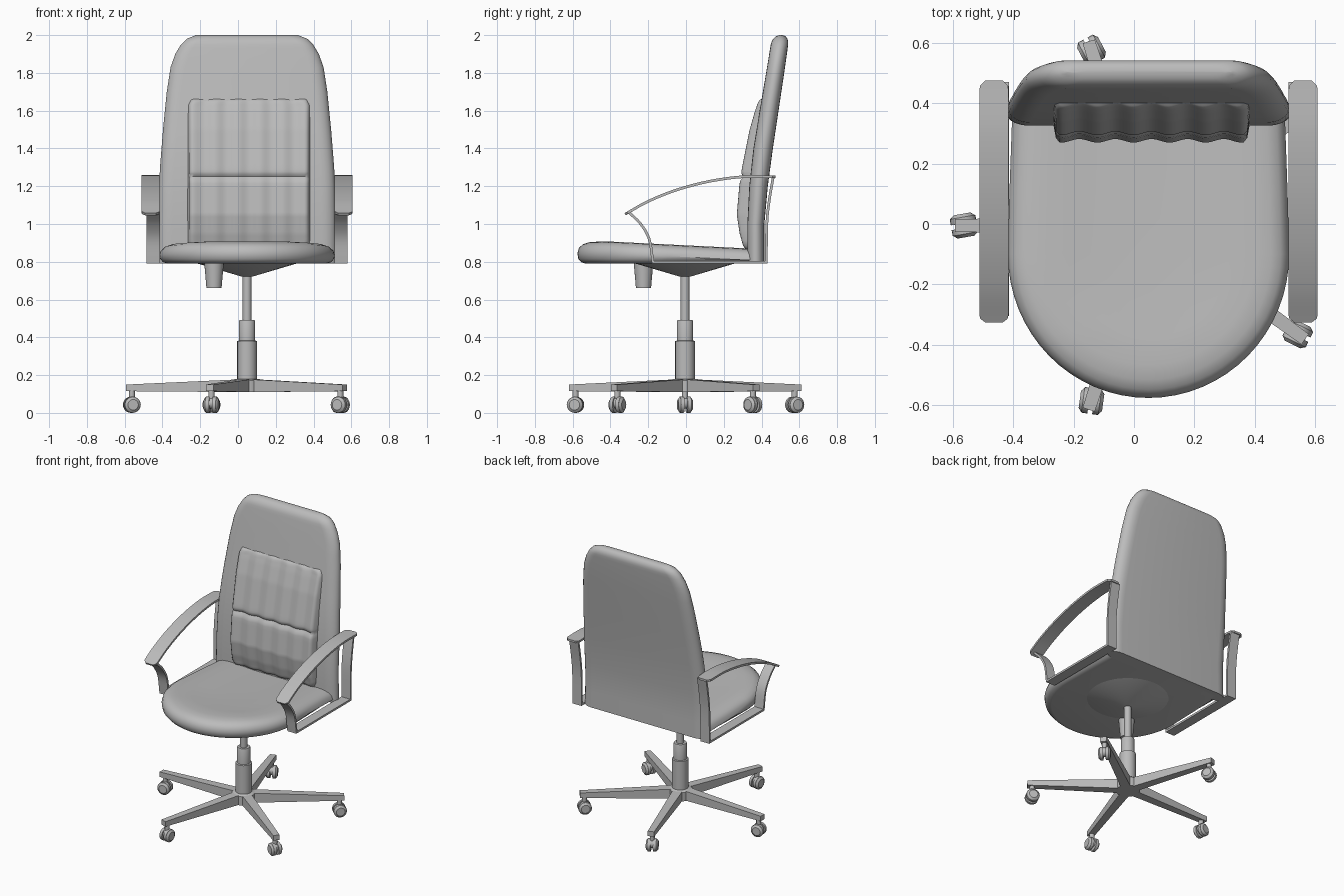
import bpy, bmesh, math
from mathutils import Vector, Matrix

if "Cube" in bpy.data.objects:
    bpy.data.objects.remove(bpy.data.objects["Cube"])

CX = 0.048  # the chair's own centre line
GREY = (0.5, 0.5, 0.5, 1)
mat = bpy.data.materials.new("plain grey")
mat.use_nodes = True
mat.diffuse_color = GREY
mat.node_tree.nodes["Principled BSDF"].inputs["Base Color"].default_value = GREY


def finish(name, bm, angle=40):
    bmesh.ops.recalc_face_normals(bm, faces=bm.faces)
    me = bpy.data.meshes.new(name)
    bm.to_mesh(me)
    bm.free()
    me.materials.append(mat)
    ob = bpy.data.objects.new(name, me)
    bpy.context.collection.objects.link(ob)
    bpy.ops.object.select_all(action='DESELECT')
    ob.select_set(True)
    bpy.context.view_layer.objects.active = ob
    bpy.ops.object.shade_smooth_by_angle(angle=math.radians(angle))


def loft(name, rings, angle=40):
    """Skin a stack of equal-length closed rings and cap both ends."""
    bm = bmesh.new()
    rows = [[bm.verts.new(p) for p in ring] for ring in rings]
    n = len(rows[0])
    for a, b in zip(rows, rows[1:]):
        for i in range(n):
            bm.faces.new((a[i], a[(i + 1) % n], b[(i + 1) % n], b[i]))
    bm.faces.new(rows[0][::-1])
    bm.faces.new(rows[-1])
    finish(name, bm, angle)


def lathe(name, x, y, profile, n=24):
    loft(name, [[(x + r * math.cos(i * math.tau / n), y + r * math.sin(i * math.tau / n), z)
                 for i in range(n)] for r, z in profile])


def lerp(table, t):
    for (a, u), (b, v) in zip(table, table[1:]):
        if t <= b:
            return u + (v - u) * max(0, (t - a) / (b - a))
    return table[-1][1]


def quarter_round(e):
    """Height of a unit quarter circle, rising from 0 at e = 0 to 1 at e = 1."""
    e = min(1, max(0, e))
    return math.sqrt(e * (2 - e))


def smooth_path(pts, steps=6):
    """Catmull-Rom curve through the points."""
    P = [Vector(p) for p in pts]
    P = [2 * P[0] - P[1]] + P + [2 * P[-1] - P[-2]]
    out = []
    for a, b, c, d in zip(P, P[1:], P[2:], P[3:]):
        for k in range(steps):
            t = k / steps
            out.append(0.5 * (2 * b + (c - a) * t + (2 * a - 5 * b + 4 * c - d) * t * t
                              + (3 * b - a - 3 * c + d) * t ** 3))
    return out + [P[-2]]


def strip(name, x, path, width, thick, round_ends=False):
    """Flat band following a (y, z) path, lying across x."""
    rings = []
    for i, p in enumerate(path):
        d = (path[min(i + 1, len(path) - 1)] - path[max(i - 1, 0)]).normalized()
        nrm = Vector((-d.y, d.x)) * thick / 2
        w = width / 2
        if round_ends:
            e = min((p - path[0]).length, (p - path[-1]).length)
            w *= 0.6 + 0.4 * quarter_round(e / 0.03)
        a, b = p + nrm, p - nrm
        rings.append([(x - w, *a), (x + w, *a), (x + w, *b), (x - w, *b)])
    loft(name, rings, 30)


# Seat: round front, straight sides, softened rim and a slightly dished top
def seat_ring(z, inset):
    ring = []
    for i in range(33):
        a = math.pi + math.pi * i / 32
        ring.append(((0.465 - inset) * math.cos(a), -0.1 + (0.475 - inset) * math.sin(a)))
    ring += [(0.46 - inset, 0.1), (0.45 - inset, 0.38), (inset - 0.45, 0.38), (inset - 0.46, 0.1)]
    drop = 0.05 if z > 0.83 else 0
    return [(CX + x, y, z - drop * max(0, y + 0.4)) for x, y in ring]


loft("seat", [seat_ring(z, i) for z, i in (
    (0.79, 0.045), (0.798, 0.02), (0.815, 0.005), (0.845, 0), (0.873, 0.008),
    (0.892, 0.028), (0.903, 0.06), (0.907, 0.11), (0.903, 0.2), (0.897, 0.3))])

# Backrest: leaning slab with rounded rim and top corners
FRONT = [(0.79, 0.325), (1.0, 0.325), (1.2, 0.335), (1.4, 0.357), (1.6, 0.39), (1.8, 0.424), (2, 0.457)]
BACK = [(0.79, 0.415), (1.0, 0.415), (1.2, 0.433), (1.4, 0.46), (1.6, 0.49), (1.8, 0.52), (2, 0.548)]
WIDTH = [(0.79, 0.472), (1.25, 0.465), (1.5, 0.445), (1.7, 0.425), (1.83, 0.405), (1.9, 0.38),
         (1.95, 0.35), (1.98, 0.32), (2, 0.27)]


def back_ring(z):
    y0, y1, w = lerp(FRONT, z), lerp(BACK, z), lerp(WIDTH, z)
    pinch = 0.04 * (1 - quarter_round((2 - z) / 0.05))
    y0, y1 = y0 + pinch, y1 - pinch
    h = (y1 - y0) / 2
    ring = []
    for i in range(22):
        s = 1 if i < 11 else -1
        a = -math.pi / 2 + math.pi * (i % 11) / 10
        ring.append((CX + s * (w - 0.075 + 0.075 * math.cos(a)), (y0 + y1) / 2 + s * h * math.sin(a), z))
    return ring


loft("backrest", [back_ring(z) for z in (
    0.79, 0.9, 1.0, 1.1, 1.2, 1.3, 1.4, 1.5, 1.6, 1.7, 1.77, 1.83, 1.87, 1.9, 1.93,
    1.95, 1.965, 1.98, 1.99, 1.996, 2.0)])

# Lumbar cushion: padded panel with vertical ripples and one cross seam
PAD = [(0.86, 0.315), (0.95, 0.29), (1.05, 0.275), (1.2, 0.288), (1.3, 0.303), (1.5, 0.343),
       (1.6, 0.372), (1.67, 0.397)]
bm = bmesh.new()
bmesh.ops.create_grid(bm, x_segments=56, y_segments=64, size=1)
for v in bm.verts:
    u, t = v.co.x, v.co.y
    z = 1.265 + 0.405 * t
    x = 0.058 + 0.328 * u * (1 - 0.06 * max(0, abs(t) - 0.9) / 0.1)
    puff = quarter_round(min((1 - abs(u)) / 0.08, (1 - abs(t)) / 0.06))
    y = lerp(PAD, z) + 0.006 * math.cos(u * 5.5 * math.pi)
    y += 0.014 * math.exp(-((z - 1.25) / 0.012) ** 2)
    base = lerp(FRONT, z) + 0.02
    v.co = (x, base + (y - base) * puff, z)
finish("lumbar_cushion", bm, 60)

# Armrests with their bent strip frames
arm_path = smooth_path([(-0.322, 1.052), (-0.2, 1.12), (-0.05, 1.18), (0.12, 1.225), (0.3, 1.25), (0.475, 1.25)], 10)
front_post = smooth_path([(-0.3, 1.06), (-0.24, 1.0), (-0.195, 0.92), (-0.175, 0.8)])
rear_post = smooth_path([(0.425, 0.79), (0.428, 1.0), (0.44, 1.12), (0.462, 1.25)])
rail = [Vector((-0.18, 0.797)), Vector((0.432, 0.797))]
for side, s in (("left", 1), ("right", -1)):
    strip(side + "_armrest", CX + s * 0.511, arm_path, 0.096, 0.014, True)
    x = CX + s * 0.497
    strip(side + "_arm_front_post", x, front_post, 0.07, 0.014)
    strip(side + "_arm_rear_post", x, rear_post, 0.07, 0.014)
    strip(side + "_arm_rail", x, rail, 0.07, 0.014)

# Underside plate, tilt knob and gas column
lathe("seat_plate", CX, -0.005, [(0.03, 0.722), (0.26, 0.79), (0.26, 0.8)], 32)
lathe("tilt_knob", -0.127, -0.225, [(0.04, 0.66), (0.052, 0.8)])
lathe("gas_column", CX, -0.005, [(0.052, 0.12), (0.052, 0.38), (0.043, 0.383), (0.043, 0.485),
                                 (0.04, 0.492), (0.023, 0.492), (0.023, 0.74)])
lathe("base_hub", CX, -0.005, [(0.075, 0.11), (0.075, 0.172), (0.065, 0.18)], 20)


def cylinder(bm, r, depth, matrix, r_end=None):
    bmesh.ops.create_cone(bm, cap_ends=True, segments=20, radius1=r, radius2=r_end or r,
                          depth=depth, matrix=matrix)


# Five tapered legs, each with a twin-wheel caster
for k in range(5):
    ang = math.radians(180 + 72 * k)
    place = Matrix.Translation((CX, -0.005, 0)) @ Matrix.Rotation(ang, 4, 'Z')

    def section(r, w, z0, z1):
        return [place @ Vector(p) for p in ((r, -w, z0), (r, w, z0), (r, w, z1), (r, -w, z1))]

    loft(f"base_leg_{k + 1}", [section(0.03, 0.032, 0.11, 0.178), section(0.64, 0.021, 0.115, 0.15)], 20)

    spot = place @ Matrix.Translation((0.61, 0, 0)) @ Matrix.Rotation(math.radians(10), 4, 'Z')
    bm = bmesh.new()
    for s in (-1, 1):
        turn = Matrix.Rotation(math.radians(-90 * s), 4, 'X')
        cylinder(bm, 0.043, 0.02, spot @ Matrix.Translation((0, s * 0.018, 0.043)) @ turn)
        cylinder(bm, 0.043, 0.012, spot @ Matrix.Translation((0, s * 0.033, 0.043)) @ turn, 0.028)
    cylinder(bm, 0.03, 0.03, spot @ Matrix.Translation((0, 0, 0.052)) @ Matrix.Rotation(math.pi / 2, 4, 'X'))
    cylinder(bm, 0.016, 0.06, spot @ Matrix.Translation((0, 0, 0.095)))
    finish(f"caster_{k + 1}", bm, 35)
